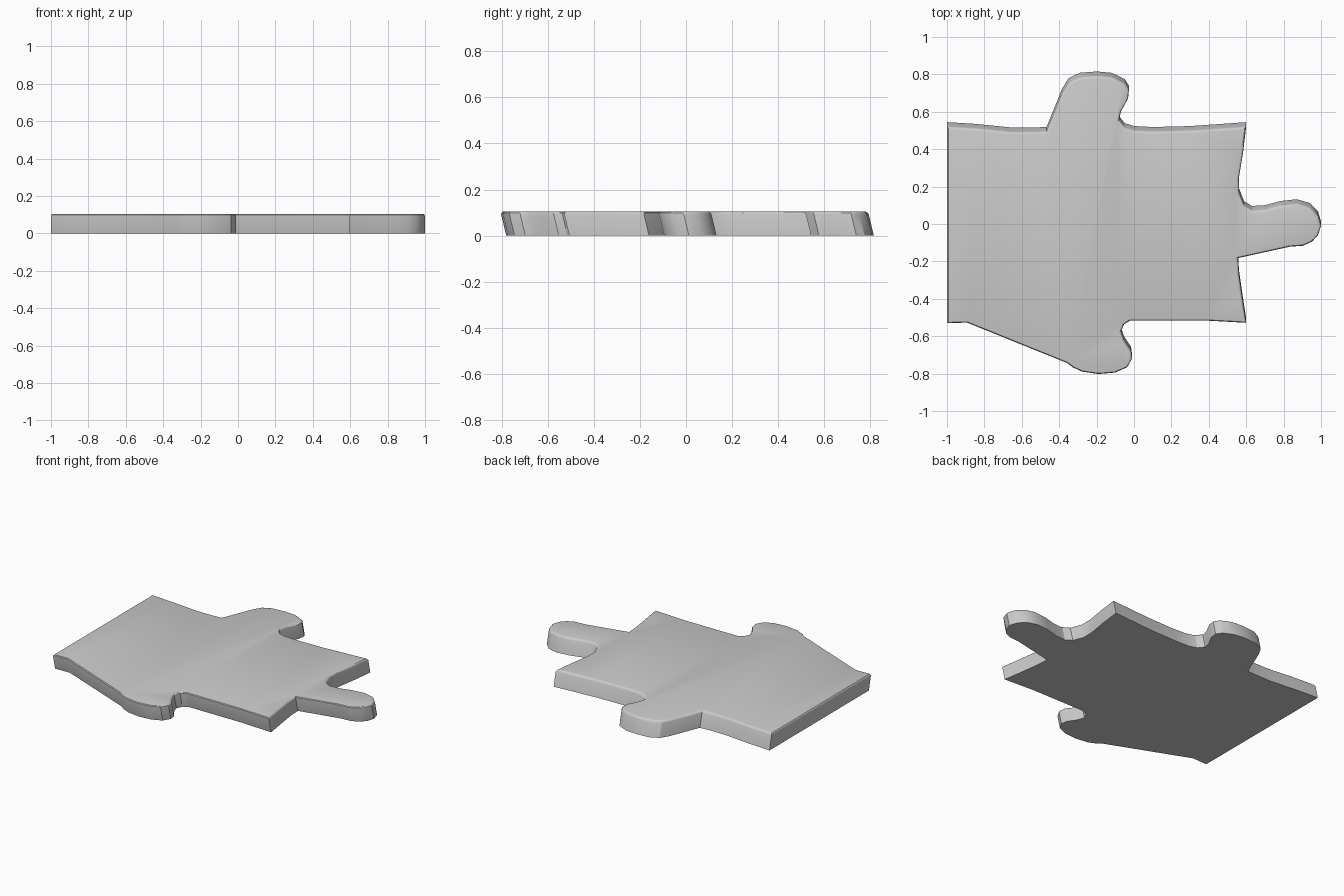
import bpy, bmesh, math
from mathutils import Matrix, Vector

if "Cube" in bpy.data.objects:
    bpy.data.objects.remove(bpy.data.objects["Cube"])

HEIGHT = 0.105
LEAN = -0.025          # sideways slip of the top face along y

# outline at mid height, one list per side, running clockwise from the back left corner
back = [(-1, .532), (-.85, .523), (-.65, .503), (-.53, .503), (-.467, .507),
        (-.385, .71), (-.35, .767), (-.29, .796), (-.2, .803), (-.12, .796),
        (-.05, .763), (-.027, .727), (-.032, .68), (-.07, .61), (-.08, .565),
        (-.05, .527), (0, .511), (.1, .506), (.3, .511)]
right = [(.6, .532), (.583, .39), (.561, .257), (.561, .18), (.588, .11),
         (.63, .084), (.70, .088), (.78, .11), (.87, .12), (.94, .1),
         (.984, .055), (1, 0), (.984, -.05), (.952, -.085), (.904, -.107),
         (.834, -.112), (.556, -.173), (.561, -.257), (.58, -.39)]
front = [(.6, -.519), (.385, -.507), (-.02, -.507), (-.053, -.527), (-.07, -.565),
         (-.053, -.614), (-.016, -.668), (-.01, -.71), (-.037, -.757), (-.1, -.785),
         (-.19, -.793), (-.278, -.78), (-.326, -.758), (-.358, -.734),
         (-.893, -.518), (-1, -.521)]

# extrude the outline into a slab
bm = bmesh.new()
base = bm.faces.new([bm.verts.new((x, y, 0)) for x, y in back + right + front])
slab = bmesh.ops.extrude_face_region(bm, geom=[base], use_keep_orig=True)
for v in (g for g in slab["geom"] if isinstance(g, bmesh.types.BMVert)):
    v.co.z = HEIGHT
bmesh.ops.recalc_face_normals(bm, faces=bm.faces)

# soften the upper rim
rim = [e for e in bm.edges if all(v.co.z > HEIGHT / 2 for v in e.verts)]
bmesh.ops.bevel(bm, geom=rim, offset=0.014, segments=3, profile=0.5, affect='EDGES')

# lean the walls toward the front
for v in bm.verts:
    v.co.y += LEAN * (v.co.z / HEIGHT - 0.5)

mesh = bpy.data.meshes.new("puzzle_piece")
bm.to_mesh(mesh)
bm.free()
piece = bpy.data.objects.new("puzzle_piece", mesh)
bpy.context.collection.objects.link(piece)
bpy.context.view_layer.objects.active = piece
piece.select_set(True)
bpy.ops.object.shade_smooth_by_angle(angle=math.radians(30))
